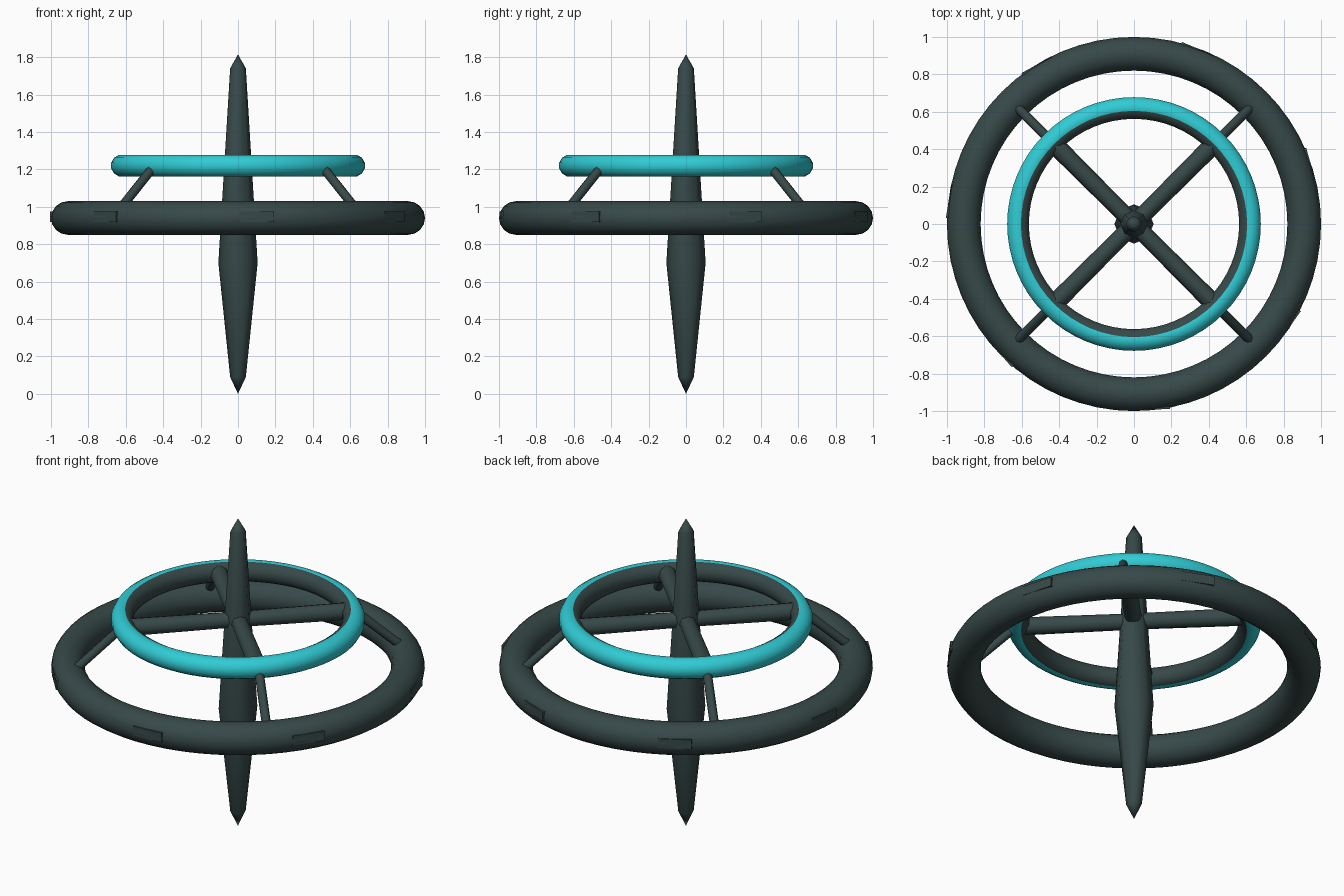
import bpy, bmesh, math
from mathutils import Vector, Matrix

if "Cube" in bpy.data.objects:
    bpy.data.objects.remove(bpy.data.objects["Cube"])


def material(name, rgb):
    m = bpy.data.materials.new(name)
    m.diffuse_color = (*rgb, 1)
    m.use_nodes = True
    m.node_tree.nodes["Principled BSDF"].inputs["Base Color"].default_value = m.diffuse_color
    return m


DARK = material("dark slate", (0.038, 0.065, 0.065))
CYAN = material("cyan", (0.03, 0.60, 0.66))


def finish(name, bm, mats, smooth=40):
    bmesh.ops.recalc_face_normals(bm, faces=bm.faces)
    me = bpy.data.meshes.new(name)
    bm.to_mesh(me)
    bm.free()
    ob = bpy.data.objects.new(name, me)
    bpy.context.collection.objects.link(ob)
    for m in mats:
        me.materials.append(m)
    if smooth:
        bpy.ops.object.select_all(action='DESELECT')
        ob.select_set(True)
        bpy.context.view_layer.objects.active = ob
        bpy.ops.object.shade_smooth_by_angle(angle=math.radians(smooth))
    return ob


def lathe(name, profile, sides, mats, closed=False, rule=None, smooth=40):
    """Revolve (radius, z) points round the z axis."""
    bm = bmesh.new()
    rings = []
    for r, z in profile:
        if r == 0:
            rings.append([bm.verts.new((0, 0, z))] * sides)
        else:
            rings.append([bm.verts.new((r * math.cos(a), r * math.sin(a), z))
                          for a in (2 * math.pi * i / sides for i in range(sides))])
    n = len(rings)
    for j in range(n if closed else n - 1):
        a, b = rings[j], rings[(j + 1) % n]
        for i in range(sides):
            k = (i + 1) % sides
            f = bm.faces.new(list(dict.fromkeys((a[i], a[k], b[k], b[i]))))
            if rule:
                f.material_index = rule(j)
    return finish(name, bm, mats, smooth)


def circle(R, r, z, n, offset):
    return [(R + r * math.cos(2 * math.pi * i / n + offset),
             z + r * math.sin(2 * math.pi * i / n + offset)) for i in range(n)]


def rod(name, p, q, r1, r2, sides=8):
    p, q = Vector(p), Vector(q)
    bm = bmesh.new()
    rot = (q - p).to_track_quat('Z', 'Y').to_matrix().to_4x4()
    bmesh.ops.create_cone(bm, cap_ends=True, segments=sides, radius1=r1, radius2=r2,
                          depth=(q - p).length,
                          matrix=Matrix.Translation((p + q) / 2) @ rot)
    return finish(name, bm, [DARK], 50)


# central spindle
lathe("spindle", [(0, 0), (0.042, 0.09), (0.105, 0.70), (0.042, 1.74), (0, 1.815)],
      8, [DARK], smooth=50)

# large outer ring
lathe("outer_ring", circle(0.91, 0.09, 0.94, 16, 0), 64, [DARK], closed=True)

# upper ring: cyan outside, dark on the faces looking inward
lathe("upper_ring", circle(0.62, 0.06, 1.22, 12, math.radians(15)), 64, [CYAN, DARK],
      closed=True, rule=lambda j: 1 if 3 <= j <= 7 else 0)

# spokes of the upper ring and struts down to the outer ring
for i in range(4):
    a = math.radians(45 + 90 * i)
    c, s = math.cos(a), math.sin(a)
    rod(f"spoke_{i + 1}", (0, 0, 1.22), (0.60 * c, 0.60 * s, 1.22), 0.045, 0.05)
    rod(f"strut_{i + 1}", (0.66 * c, 0.66 * s, 1.195), (0.89 * c, 0.89 * s, 0.99),
        0.025, 0.025)

# seven small plates on the outside of the outer ring
for i in range(7):
    a = math.radians(18.8 + 360 / 7 * i)
    bm = bmesh.new()
    bmesh.ops.create_cube(bm, size=1, matrix=(
        Matrix.Rotation(a, 4, 'Z') @ Matrix.Translation((0.968, 0, 0.947))
        @ Matrix.Rotation(math.radians(-3), 4, 'Z')
        @ Matrix.Diagonal((0.06, 0.18, 0.055, 1))))
    finish(f"ring_plate_{i + 1}", bm, [DARK], 0)
